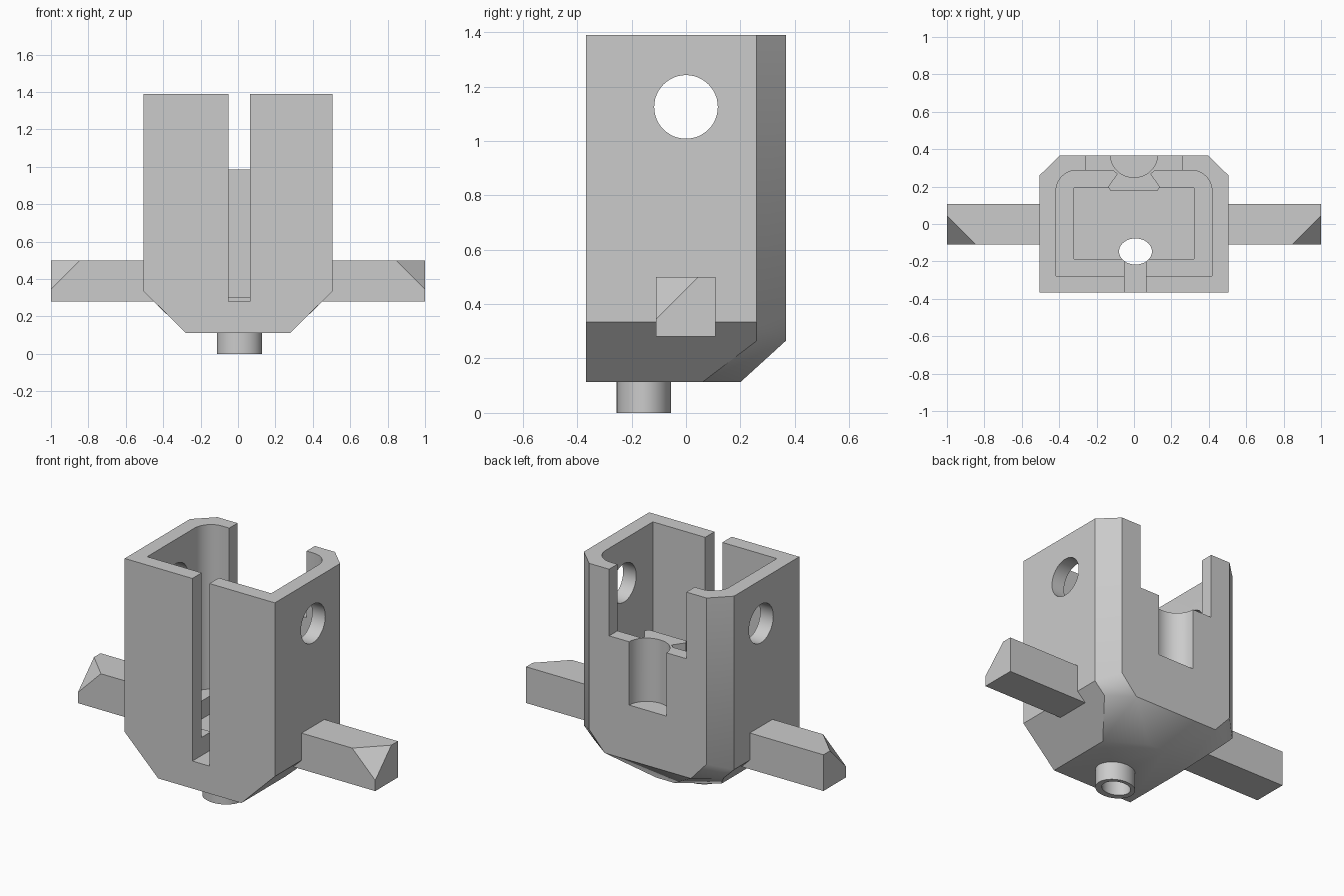
import bpy, bmesh, math
from mathutils import Matrix

cube = bpy.data.objects.get("Cube")
if cube:
    bpy.data.objects.remove(cube, do_unlink=True)

GREY = (0.6, 0.6, 0.6, 1)
grey = bpy.data.materials.new("plain grey")
grey.use_nodes = True
grey.diffuse_color = GREY
grey.node_tree.nodes["Principled BSDF"].inputs["Base Color"].default_value = GREY


def finish(bm, name):
    bmesh.ops.recalc_face_normals(bm, faces=bm.faces)
    mesh = bpy.data.meshes.new(name)
    bm.to_mesh(mesh)
    bm.free()
    mesh.materials.append(grey)
    ob = bpy.data.objects.new(name, mesh)
    bpy.context.collection.objects.link(ob)
    return ob


def hull(name, points):
    bm = bmesh.new()
    for p in points:
        bm.verts.new(p)
    bmesh.ops.convex_hull(bm, input=bm.verts)
    bmesh.ops.dissolve_limit(bm, angle_limit=0.02, verts=bm.verts, edges=bm.edges)
    return finish(bm, name)


def prism(name, outline, z0, z1):
    bm = bmesh.new()
    face = bm.faces.new([bm.verts.new((x, y, z0)) for x, y in outline])
    top = bmesh.ops.extrude_face_region(bm, geom=[face])["geom"]
    bmesh.ops.translate(bm, vec=(0, 0, z1 - z0),
                        verts=[v for v in top if isinstance(v, bmesh.types.BMVert)])
    return finish(bm, name)


def box(name, x0, x1, y0, y1, z0, z1):
    return prism(name, [(x0, y0), (x1, y0), (x1, y1), (x0, y1)], z0, z1)


def ellipse(cx, cy, rx, ry, n=48):
    return [(cx + rx * math.cos(2 * math.pi * i / n),
             cy + ry * math.sin(2 * math.pi * i / n)) for i in range(n)]


def combine(target, tool, operation="DIFFERENCE"):
    mod = target.modifiers.new("combine", "BOOLEAN")
    mod.operation = operation
    mod.solver = "EXACT"
    mod.object = tool
    tool.hide_render = True
    bpy.context.view_layer.objects.active = target
    bpy.ops.object.modifier_apply(modifier=mod.name)
    bpy.data.objects.remove(tool, do_unlink=True)


def smooth(ob):
    bpy.ops.object.select_all(action="DESELECT")
    ob.select_set(True)
    bpy.context.view_layer.objects.active = ob
    bpy.ops.object.shade_smooth_by_angle(angle=math.radians(30))


# Outer body: chamfered block, mirrored about x = 0
half = [
    (.505, -.367, 1.39), (.505, .26, 1.39), (.395, .367, 1.39),
    (.505, -.367, .335), (.28, -.367, .113), (.505, .26, .335),
    (.435, .26, .265), (.395, .367, .38), (.29, .367, .265),
    (.28, .06, .113), (.06, .2, .113),
]
body = hull("body", [(s * x, y, z) for s in (1, -1) for x, y, z in half])

# Main cavity with rounded back corners
R, CX, CY = .11, .417, .287
arc = [(CX - R + R * math.cos(a), CY - R + R * math.sin(a))
       for a in (math.pi / 2 * i / 12 for i in range(13))]
cavity = [(-CX, -.277), (CX, -.277)] + arc + [(-x, y) for x, y in reversed(arc)]
combine(body, prism("cavity_cutter", cavity, .39, 1.6))

# Lower pocket, front slot and back notch
combine(body, box("pocket_cutter", -.322, .322, -.187, .192, .28, .6))
combine(body, box("slot_cutter", -.05, .065, -.5, -.18, .28, 1.6))
combine(body, box("notch_cutter", -.26, .26, .22, .5, .985, 1.6))

# Dovetail boss inside the back wall, then the round channel behind it
right = [(.125, .176), (.139, .198), (.09, .268), (.128, .3)]
boss = right + [(-x, y) for x, y in reversed(right)]
combine(body, prism("boss", boss, .3, .985), "UNION")
combine(body, prism("channel_cutter", ellipse(0, .367, .125, .118), .6, 1.6))

# Round holes through both sides
side = prism("side_hole_cutter", ellipse(0, 0, .117, .117), -1, 1)
side.data.transform(Matrix.Translation((0, 0, 1.125)) @ Matrix.Rotation(math.pi / 2, 4, "Y"))
combine(body, side)

# Drain hole in the floor and hollow spout below it
combine(body, prism("drain_cutter", ellipse(.008, -.147, .088, .07), 0, .5))
spout = prism("spout", ellipse(.008, -.155, .12, .1), 0, .115)
combine(spout, prism("spout_cutter", ellipse(.008, -.147, .088, .07), -.1, .3))
smooth(body)
smooth(spout)

# Side arms, each with one clipped upper front corner
for label, s in (("left", 1), ("right", -1)):
    arm = [(.435, y, z) for y in (-.11, .108) for z in (.28, .5)]
    arm += [(1, -.11, .28), (1, .108, .28), (1, .108, .5),
            (.845, -.11, .5), (1, .045, .5), (1, -.11, .345)]
    hull(label + "_arm", [(s * x, y, z) for x, y, z in arm])
